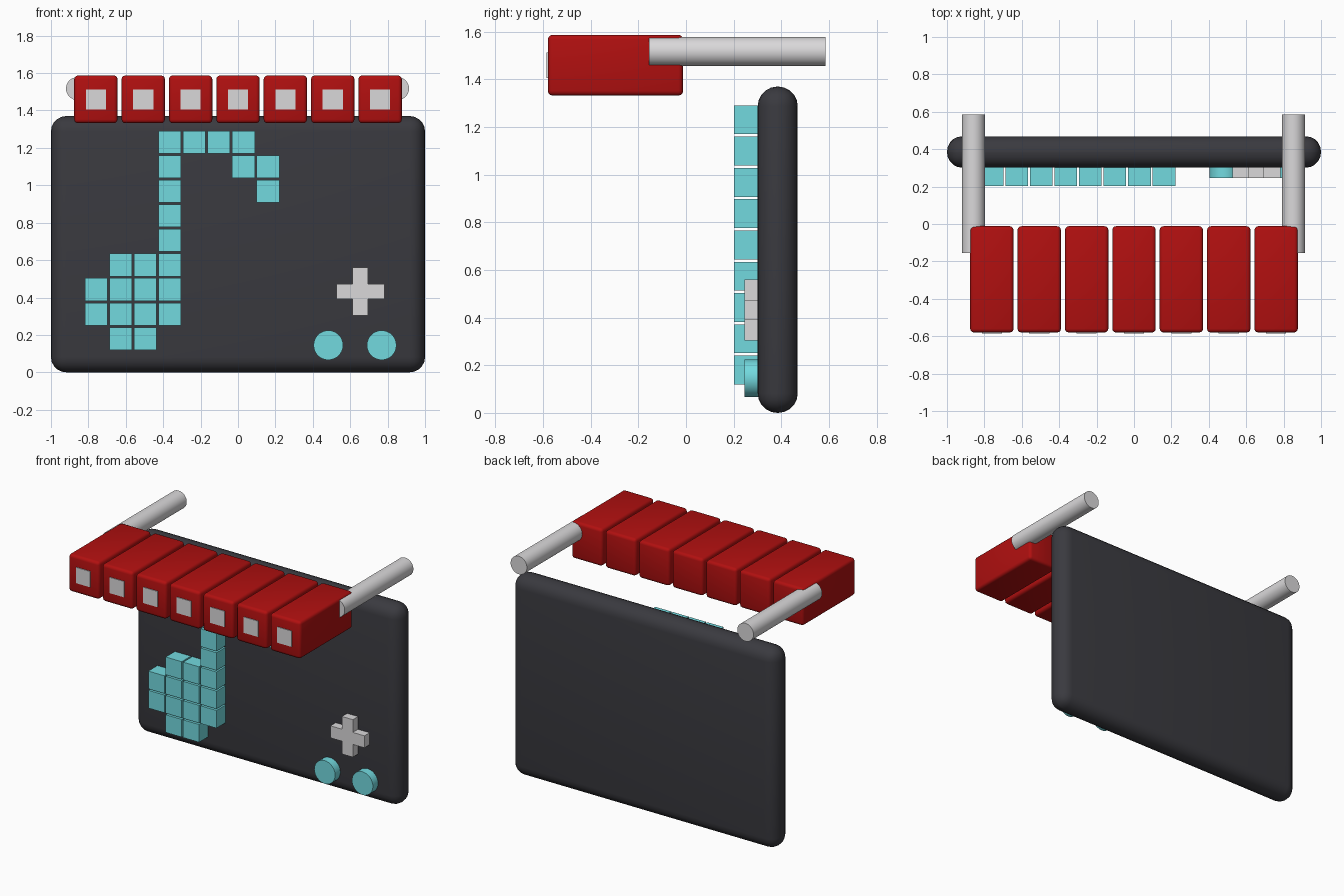
import bpy
import math

if "Cube" in bpy.data.objects:
    bpy.data.objects.remove(bpy.data.objects["Cube"])


def material(name, rgb):
    m = bpy.data.materials.new(name)
    m.diffuse_color = (*rgb, 1)
    m.use_nodes = True
    m.node_tree.nodes["Principled BSDF"].inputs["Base Color"].default_value = m.diffuse_color
    return m


DARK = material("charcoal", (0.042, 0.042, 0.050))
RED = material("red", (0.44, 0.005, 0.005))
TEAL = material("teal", (0.17, 0.70, 0.74))
GREY = material("light grey", (0.70, 0.69, 0.70))


def box(name, x, y, z, mat, bevel=0, segments=3):
    """Box from (min, max) ranges, with optional rounded edges."""
    bpy.ops.mesh.primitive_cube_add(size=1, location=[sum(r) / 2 for r in (x, y, z)])
    ob = bpy.context.object
    ob.name = name
    ob.scale = [r[1] - r[0] for r in (x, y, z)]
    bpy.ops.object.transform_apply(location=False, rotation=False, scale=True)
    ob.data.materials.append(mat)
    if bevel:
        mod = ob.modifiers.new("round", 'BEVEL')
        mod.width = bevel
        mod.segments = segments
        bpy.ops.object.modifier_apply(modifier="round")
        bpy.ops.object.shade_smooth_by_angle(angle=math.radians(35))
    return ob


def rod(name, x, z, radius, y0, y1, mat):
    """Cylinder lying along y."""
    bpy.ops.mesh.primitive_cylinder_add(vertices=32, radius=radius, depth=y1 - y0,
                                        location=(x, (y0 + y1) / 2, z),
                                        rotation=(math.pi / 2, 0, 0))
    ob = bpy.context.object
    ob.name = name
    ob.data.materials.append(mat)
    bpy.ops.object.shade_smooth_by_angle(angle=math.radians(35))


# Rounded slab
box("body_panel", (-1, 1), (0.301, 0.469), (0, 1.37), DARK, 0.082, 5)

# Row of red blocks, each with a small square plate on the front
for i in range(7):
    cx = (i - 3) * 0.2533
    box(f"red_block_{i}", (cx - 0.116, cx + 0.116), (-0.58, -0.012), (1.332, 1.587), RED, 0.02)
    box(f"block_window_{i}", (cx - 0.054, cx + 0.054), (-0.585, -0.577), (1.405, 1.513), GREY)

# Rods at both ends of the row
for side, x in (("left", -0.858), ("right", 0.853)):
    rod(f"{side}_rod", x, 1.517, 0.0615, -0.155, 0.585, GREY)

# Pixel music note, rows from top to bottom
note = ["...####.",
        "...#..##",
        "...#...#",
        "...#....",
        "...#....",
        ".###....",
        "####....",
        "####....",
        ".##....."]
for r, row in enumerate(note):
    for c, cell in enumerate(row):
        if cell == "#":
            x = -0.819 + c * 0.1313
            z = 1.291 - r * 0.1313
            box(f"note_cube_{r}_{c}", (x, x + 0.121), (0.202, 0.31), (z - 0.121, z), TEAL)

# Direction pad
px, pz, arm, half = 0.654, 0.432, 0.128, 0.041
depth = (0.245, 0.31)
box("pad_upright", (px - half, px + half), depth, (pz - arm, pz + arm), GREY)
box("pad_left_arm", (px - arm, px - half), depth, (pz - half, pz + half), GREY)
box("pad_right_arm", (px + half, px + arm), depth, (pz - half, pz + half), GREY)

# Round buttons
for side, x in (("left", 0.483), ("right", 0.768)):
    rod(f"{side}_button", x, 0.145, 0.079, 0.245, 0.31, TEAL)
